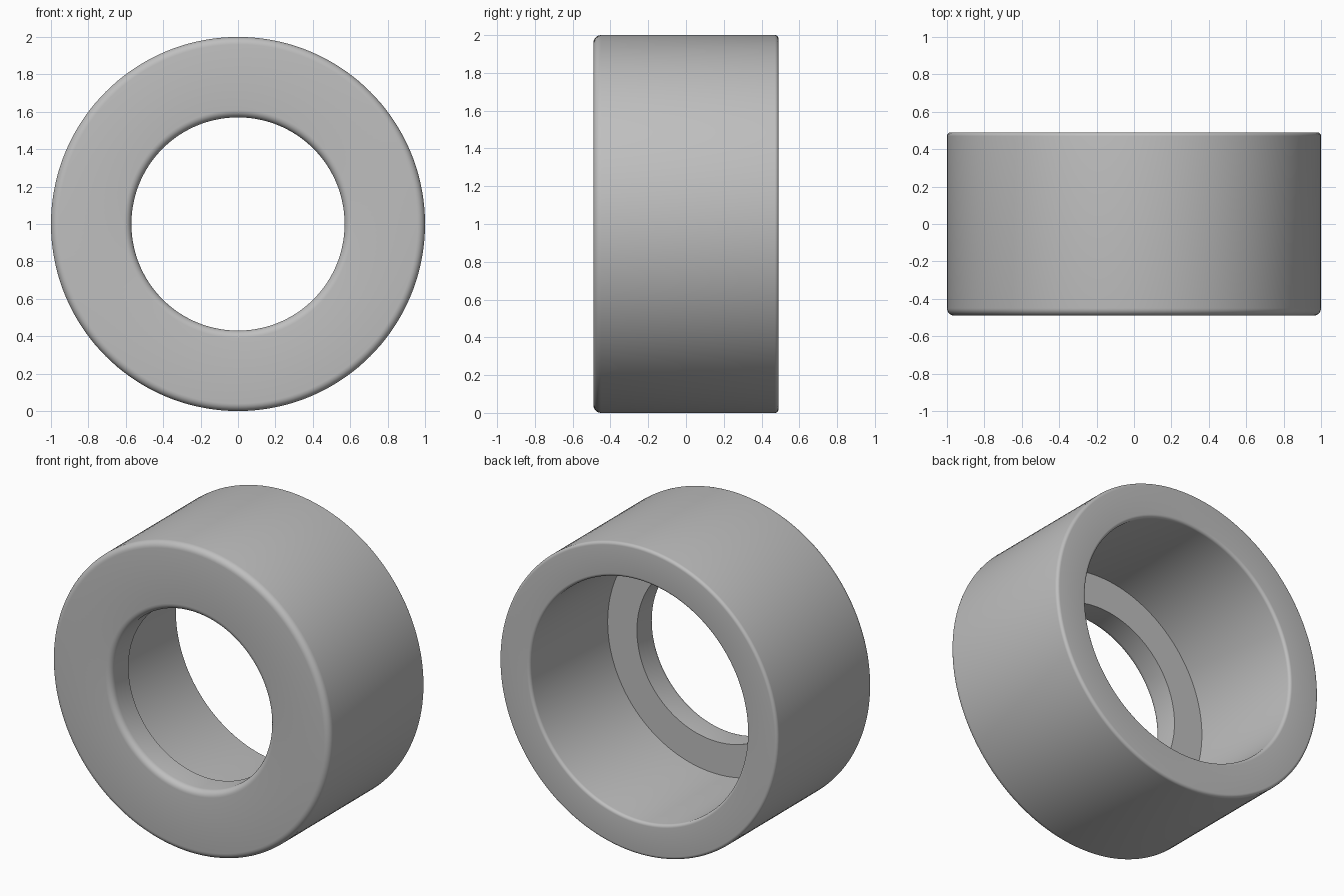
import bpy
import bmesh
import math
from mathutils import Vector, Matrix

cube = bpy.data.objects.get("Cube")
if cube:
    bpy.data.objects.remove(cube, do_unlink=True)

SEGMENTS = 144
HALF_DEPTH = 0.49

# Single grey material
grey = bpy.data.materials.new("light grey")
grey.use_nodes = True
color = (0.52, 0.52, 0.52, 1)
grey.diffuse_color = color
grey.node_tree.nodes["Principled BSDF"].inputs["Base Color"].default_value = color


def rounded_corner(r, y, radius, dr, dy, steps=6):
    """Quarter-round at an outer corner (r, y); dr, dy point into the solid.
    Runs from the face side to the wall side."""
    cr, cy = r + dr * radius, y + dy * radius
    points = []
    for i in range(steps + 1):
        a = math.pi / 2 * i / steps
        points.append((cr - dr * radius * math.sin(a), cy - dy * radius * math.cos(a)))
    return points


# Cross-section: front face, outer wall, back face, wide bore, inner step, narrow hole
profile = rounded_corner(1.0, -HALF_DEPTH, 0.04, -1, 1)
profile += rounded_corner(1.0, HALF_DEPTH, 0.02, -1, -1)[::-1]
profile += rounded_corner(0.78, HALF_DEPTH, 0.02, 1, -1)
profile += [(0.78, -0.31), (0.57, -0.31)]
profile += rounded_corner(0.57, -HALF_DEPTH, 0.04, 1, 1)[::-1]

# Spin the closed section about the ring's axis
bm = bmesh.new()
verts = [bm.verts.new((r, y, 0)) for r, y in profile]
edges = [bm.edges.new((verts[i - 1], verts[i])) for i in range(len(verts))]
bmesh.ops.spin(bm, geom=verts + edges, cent=(0, 0, 0), axis=(0, 1, 0),
               angle=math.tau, steps=SEGMENTS, use_duplicate=False)
bmesh.ops.remove_doubles(bm, verts=bm.verts[:], dist=0.0001)
bmesh.ops.recalc_face_normals(bm, faces=bm.faces[:])
bmesh.ops.transform(bm, matrix=Matrix.Translation(Vector((0, 0, 1))), verts=bm.verts[:])

mesh = bpy.data.meshes.new("stepped_ring")
bm.to_mesh(mesh)
bm.free()
mesh.materials.append(grey)
ring = bpy.data.objects.new("stepped_ring", mesh)
bpy.context.collection.objects.link(ring)

# Smooth curved walls, crisp inner step
bpy.ops.object.select_all(action="DESELECT")
ring.select_set(True)
bpy.context.view_layer.objects.active = ring
bpy.ops.object.shade_smooth_by_angle(angle=math.radians(30))
